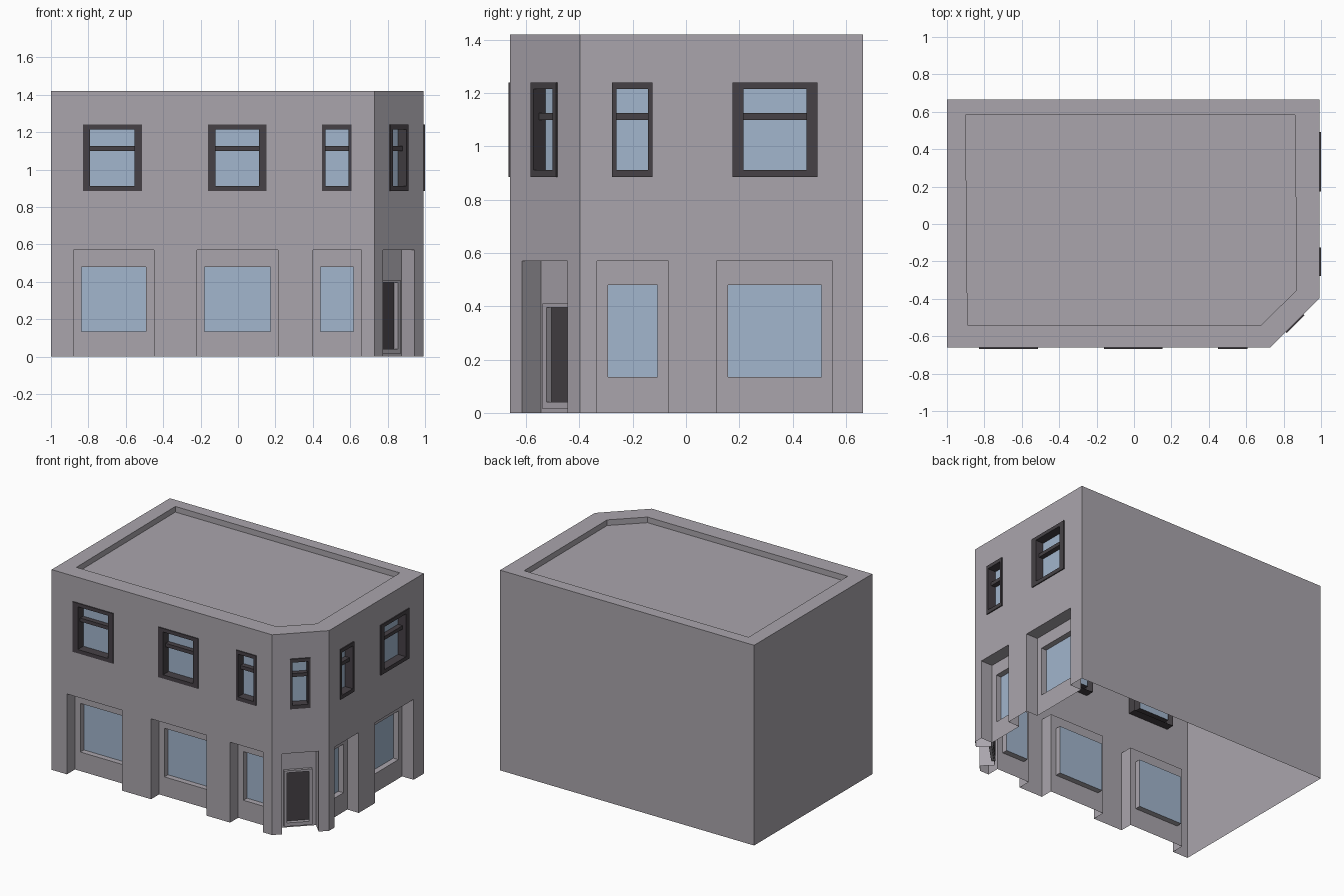
import bpy, bmesh, math
from mathutils import Matrix, Vector

if "Cube" in bpy.data.objects:
    bpy.data.objects.remove(bpy.data.objects["Cube"])


def material(name, col):
    m = bpy.data.materials.new(name)
    m.diffuse_color = (*col, 1)
    m.use_nodes = True
    m.node_tree.nodes["Principled BSDF"].inputs["Base Color"].default_value = m.diffuse_color
    return m


WALL = material("grey_plaster", (0.40, 0.376, 0.413))
GLASS = material("blue_glass", (0.36, 0.465, 0.61))
DARK = material("dark_frame", (0.061, 0.053, 0.061))
H = 1.42


def make(name, bm, mat, matrix=None):
    bmesh.ops.remove_doubles(bm, verts=bm.verts, dist=1e-5)
    if matrix:
        bm.transform(matrix)
    me = bpy.data.meshes.new(name)
    bm.to_mesh(me)
    bm.free()
    me.materials.append(mat)
    ob = bpy.data.objects.new(name, me)
    bpy.context.collection.objects.link(ob)
    return ob


def face(bm, pts):
    bm.faces.new([bm.verts.new(p) for p in pts])


# Local wall space: u along the wall, d inward, z up. A rect is (u0, u1, z0, z1).
def panel(bm, rect, holes, d):
    """Flat sheet facing outward with rectangular holes."""
    us = sorted({v for r in [rect] + holes for v in r[:2]})
    zs = sorted({v for r in [rect] + holes for v in r[2:]})
    for a, b in zip(us, us[1:]):
        for c, e in zip(zs, zs[1:]):
            mu, mz = (a + b) / 2, (c + e) / 2
            if not any(h[0] < mu < h[1] and h[2] < mz < h[3] for h in holes):
                face(bm, [(a, d, c), (b, d, c), (b, d, e), (a, d, e)])


def sleeve(bm, rect, d0, d1, floor=True, outside=False):
    """Jambs, head and sill of an opening; outside=True turns them outward."""
    a, b, c, e = rect
    quads = [[(a, d0, c), (a, d1, c), (a, d1, e), (a, d0, e)],
             [(b, d0, e), (b, d1, e), (b, d1, c), (b, d0, c)],
             [(a, d0, e), (a, d1, e), (b, d1, e), (b, d0, e)]]
    if floor:
        quads.append([(b, d0, c), (b, d1, c), (a, d1, c), (a, d0, c)])
    for q in quads:
        face(bm, q[::-1] if outside else q)


def ring(bm, outer, inner, d0, d1):
    panel(bm, outer, [inner], d0)
    sleeve(bm, inner, d0, d1)
    sleeve(bm, outer, d0, d1, outside=True)


def build_wall(name, start, angle, length, bays, uppers, door=None):
    mtx = Matrix.Translation((*start, 0)) @ Matrix.Rotation(angle, 4, 'Z')
    wall, glass, frame = bmesh.new(), bmesh.new(), bmesh.new()
    recesses = [(a, b, 0, 0.57) for a, b in bays]
    tops = [(a, b, 0.885, 1.24) for a, b in uppers]
    panel(wall, (0, length, 0, H), recesses + tops, 0)

    # ground-floor recesses with inset shop windows or the corner door
    for r in recesses:
        depth = 0.10 if door else 0.09
        sleeve(wall, r, 0, depth, floor=False)
        if door:
            mid = (r[0] + r[1]) / 2
            outer = (mid - 0.092, mid + 0.092, 0.015, 0.41)
            inner = (mid - 0.072, mid + 0.072, 0.04, 0.395)
            panel(wall, r, [inner], depth)
            ring(wall, outer, inner, depth - 0.02, depth + 0.008)
            leaf = bmesh.new()
            panel(leaf, inner, [], depth + 0.008)
            make("corner_door", leaf, DARK, mtx)
        else:
            m = 0.042
            win = (r[0] + m, r[1] - m, 0.135, 0.48)
            panel(wall, r, [win], depth)
            sleeve(wall, win, depth, depth + 0.04)
            panel(glass, win, [], depth + 0.04)

    # upper windows: frame, transom bar and glass
    for r in tops:
        s = 0.04 if r[1] - r[0] > 0.25 else 0.017
        inner = (r[0] + s, r[1] - s, 0.912, 1.215)
        ring(frame, r, inner, -0.007, 0.06)
        bar = (inner[0], inner[1], 1.10, 1.125)
        panel(frame, bar, [], 0.02)
        sleeve(frame, bar, 0.02, 0.06, outside=True)
        panel(glass, inner, [], 0.055)

    make(name + "_wall", wall, WALL, mtx)
    make(name + "_window_glass", glass, GLASS, mtx)
    make(name + "_window_frames", frame, DARK, mtx)


X, Y0, Y1, C = 0.993, -0.66, 0.665, 0.263
corner = X - C

# three street walls
build_wall("front", (-1, Y0), 0, corner + 1,
           [(0.12, 0.55), (0.78, 1.215), (1.40, 1.66)],
           [(0.17, 0.487), (0.84, 1.153), (1.45, 1.607)])
build_wall("corner", (corner, Y0), math.pi / 4, C * math.sqrt(2),
           [(0.064, 0.304)], [(0.115, 0.25)], door=True)
yr = Y0 + C
build_wall("right", (X, yr), math.pi / 2, Y1 - yr,
           [(-0.335 - yr, -0.065 - yr), (0.115 - yr, 0.55 - yr)],
           [(-0.277 - yr, -0.125 - yr), (0.175 - yr, 0.493 - yr)])

# plain back and left walls
bm = bmesh.new()
face(bm, [(X, Y1, 0), (-1, Y1, 0), (-1, Y1, H), (X, Y1, H)])
face(bm, [(-1, Y1, 0), (-1, Y0, 0), (-1, Y0, H), (-1, Y1, H)])
make("back_and_left_walls", bm, WALL)

# roof: parapet rim, inner step and sunken deck
bm = bmesh.new()
rim = [(-1, Y0), (corner, Y0), (X, yr), (X, Y1), (-1, Y1)]
deck = [(-0.89, -0.54), (0.68, -0.54), (0.868, -0.355), (0.862, 0.583), (-0.90, 0.583)]
for i in range(5):
    j = (i + 1) % 5
    a, b, p, q = rim[i], rim[j], deck[i], deck[j]
    face(bm, [(*a, H), (*b, H), (*q, H), (*p, H)])
    face(bm, [(*p, H), (*q, H), (*q, H - 0.04), (*p, H - 0.04)])
face(bm, [(*p, H - 0.04) for p in deck])
make("roof_and_parapet", bm, WALL)
